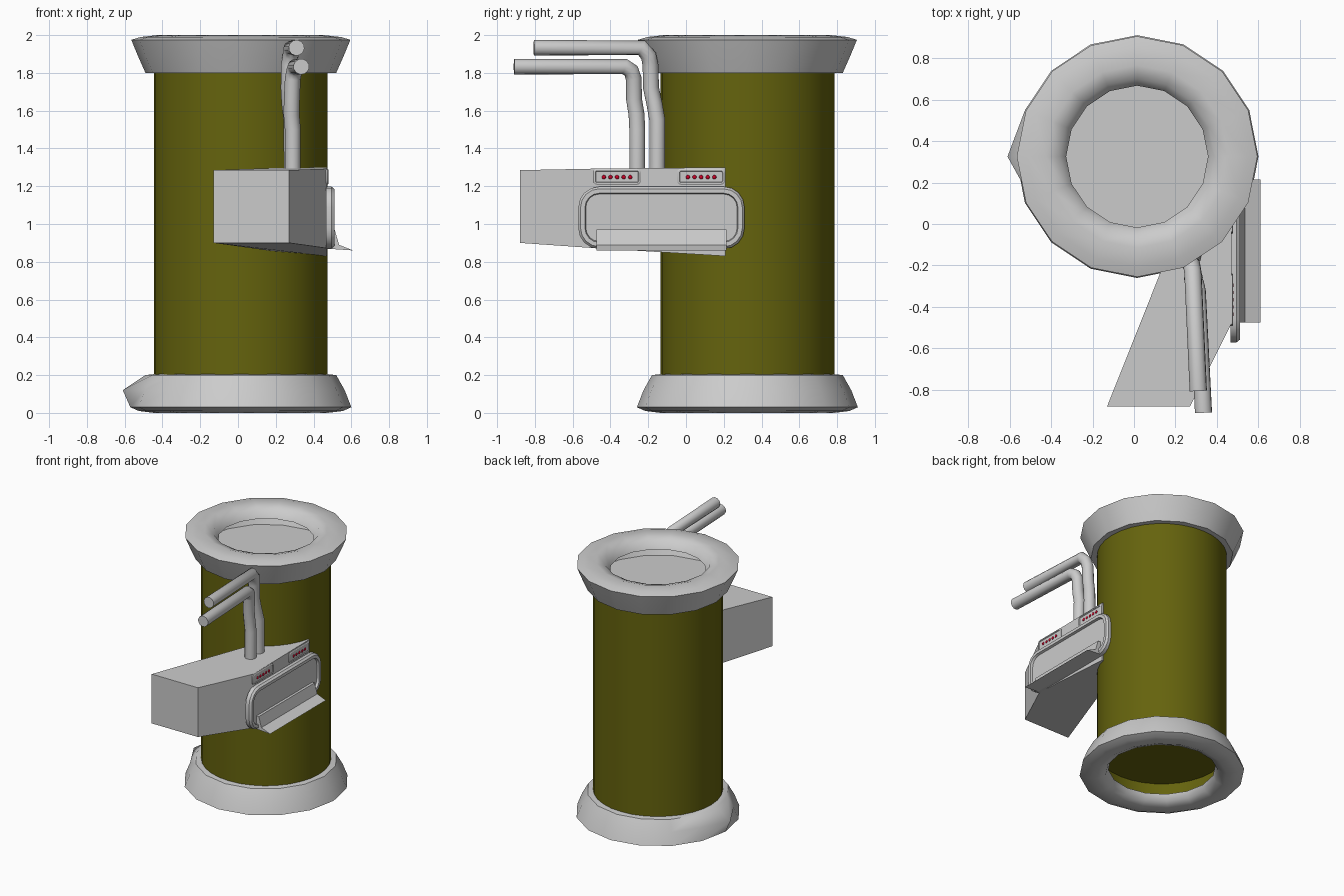
import bpy, bmesh, math
from math import cos, sin, pi

if "Cube" in bpy.data.objects:
    bpy.data.objects.remove(bpy.data.objects["Cube"])

olive = bpy.data.materials.new("olive")
olive.diffuse_color = (0.13, 0.125, 0.004, 1)
olive.use_nodes = True
olive.node_tree.nodes["Principled BSDF"].inputs["Base Color"].default_value = olive.diffuse_color
red = bpy.data.materials.new("red")
red.diffuse_color = (0.6, 0.0, 0.02, 1)
red.use_nodes = True
red.node_tree.nodes["Principled BSDF"].inputs["Base Color"].default_value = red.diffuse_color

CX, CY = 0.015, 0.325


def make(name, verts, faces, mat=None, angle=None, fix=True):
    me = bpy.data.meshes.new(name)
    me.from_pydata(verts, [], faces)
    if fix:
        bm = bmesh.new()
        bm.from_mesh(me)
        bmesh.ops.recalc_face_normals(bm, faces=bm.faces)
        bm.to_mesh(me)
        bm.free()
    ob = bpy.data.objects.new(name, me)
    bpy.context.collection.objects.link(ob)
    if mat:
        me.materials.append(mat)
    if angle:
        bpy.ops.object.select_all(action='DESELECT')
        ob.select_set(True)
        bpy.context.view_layer.objects.active = ob
        bpy.ops.object.shade_smooth_by_angle(angle=math.radians(angle))
    return ob


def bridge(loops, n):
    return [(a * n + i, a * n + (i + 1) % n, (a + 1) * n + (i + 1) % n, (a + 1) * n + i)
            for a in range(loops - 1) for i in range(n)]


def lathe(name, profile, n, mat=None, angle=50, bump=None):
    verts = []
    for j, (r, z) in enumerate(profile):
        for i in range(n):
            rr = r + (bump[1] if bump and j == bump[0] and i == n // 2 else 0)
            verts.append((CX + rr * cos(2 * pi * i / n), CY + rr * sin(2 * pi * i / n), z))
    return make(name, verts, bridge(len(profile), n), mat, angle, fix=False)


def disc(name, r, z, n, mat=None, down=False):
    pts = [(CX + r * cos(2 * pi * i / n), CY + r * sin(2 * pi * i / n), z) for i in range(n)]
    return make(name, pts, [tuple(range(n))[::-1] if down else tuple(range(n))], mat, fix=False)


def plate(name, cy, cz, hy, hz, rad, steps, seg=4):
    """Rounded rectangle facing +x, lofted through (inset, x) steps."""
    verts = []
    for inset, x in steps:
        r = max(rad - inset, 0.004)
        for q, (sy, sz) in enumerate([(1, 1), (-1, 1), (-1, -1), (1, -1)]):
            for k in range(seg + 1):
                a = pi / 2 * (q + k / seg)
                verts.append((x, cy + sy * (hy - inset - r) + r * cos(a),
                              cz + sz * (hz - inset - r) + r * sin(a)))
    n, m = 4 * (seg + 1), len(steps)
    faces = bridge(m, n) + [tuple(range((m - 1) * n, m * n)), tuple(range(n))[::-1]]
    return make(name, verts, faces, None, 30)


def prism(name, lower, upper):
    n = len(lower)
    return make(name, lower + upper,
                bridge(2, n) + [tuple(range(n))[::-1], tuple(range(n, 2 * n))])


def pipe(name, pts, r):
    cu = bpy.data.curves.new(name, 'CURVE')
    cu.dimensions = '3D'
    cu.bevel_depth, cu.bevel_resolution, cu.use_fill_caps = r, 4, True
    s = cu.splines.new('POLY')
    s.points.add(len(pts) - 1)
    for p, c in zip(s.points, pts):
        p.co = (*c, 1)
    ob = bpy.data.objects.new(name, cu)
    bpy.context.collection.objects.link(ob)
    bpy.ops.object.select_all(action='DESELECT')
    ob.select_set(True)
    bpy.context.view_layer.objects.active = ob
    bpy.ops.object.convert(target='MESH')
    bpy.ops.object.shade_smooth_by_angle(angle=math.radians(50))


# Column with its end caps
lathe("column", [(0.46, 0.09), (0.46, 1.8)], 32, olive)
disc("column_bottom_cap", 0.46, 0.2, 32, olive, down=True)
disc("column_top_cap", 0.48, 1.8, 32)

# Flared collars, hollow inside
lathe("top_collar", [(0.46, 1.8), (0.505, 1.8), (0.545, 1.89), (0.58, 1.975), (0.53, 1.99),
                     (0.44, 2.0), (0.375, 1.98), (0.342, 1.92)], 16)
lathe("base_collar", [(0.38, 0.07), (0.40, 0.025), (0.46, 0.0), (0.54, 0.01), (0.585, 0.03),
                      (0.55, 0.12), (0.505, 0.2), (0.46, 0.205)], 16, bump=(5, 0.075))

# Angled side housing running into the column
outline = [(-0.13, -0.88), (0.27, -0.88), (0.47, -0.48), (0.47, 0.21), (0.3, 0.2)]
prism("side_housing",
      [(x, y, z) for (x, y), z in zip(outline, (0.9, 0.9, 0.872, 0.83, 0.84))],
      [(x, y, z) for (x, y), z in zip(outline, (1.285, 1.285, 1.293, 1.3, 1.3))])

# Framed hatch and its lip tray
plate("hatch_frame", -0.13, 1.033, 0.44, 0.165, 0.11,
      [(0, 0.465), (0, 0.495), (0.012, 0.51), (0.035, 0.51), (0.04, 0.492), (0.052, 0.492)])
tray = [(0.49, 0.97), (0.512, 0.97), (0.535, 0.89), (0.61, 0.86), (0.49, 0.868)]
prism("hatch_tray", [(x, -0.475, z) for x, z in tray], [(x, 0.215, z) for x, z in tray])

# Indicator panels with rows of lamps
for k, cy in enumerate((-0.365, 0.08)):
    plate(f"indicator_panel_{k}", cy, 1.25, 0.127, 0.043, 0.022,
          [(0, 0.465), (0, 0.474), (0.006, 0.478), (0.012, 0.478), (0.015, 0.474)], 3)
    for i in range(5):
        y = cy + (i - 2) * 0.035
        bpy.ops.mesh.primitive_uv_sphere_add(segments=10, ring_count=6, radius=0.011,
                                             location=(0.474, y, 1.248))
        lamp = bpy.context.object
        lamp.name = f"lamp_{k}_{i}"
        lamp.scale.x = 0.6
        lamp.data.materials.append(red)
        bpy.ops.object.shade_smooth()

# Bent pipes
pipe("front_pipe", [(0.29, -0.258, 1.27), (0.29, -0.258, 1.5), (0.283, -0.262, 1.58),
                    (0.285, -0.275, 1.66), (0.29, -0.277, 1.77), (0.298, -0.29, 1.81),
                    (0.305, -0.325, 1.833), (0.335, -0.91, 1.833)], 0.042)
pipe("rear_pipe", [(0.285, -0.152, 1.27), (0.283, -0.152, 1.55), (0.272, -0.168, 1.64),
                   (0.268, -0.185, 1.72), (0.27, -0.188, 1.84), (0.278, -0.198, 1.89),
                   (0.284, -0.235, 1.933), (0.31, -0.805, 1.933)], 0.042)
